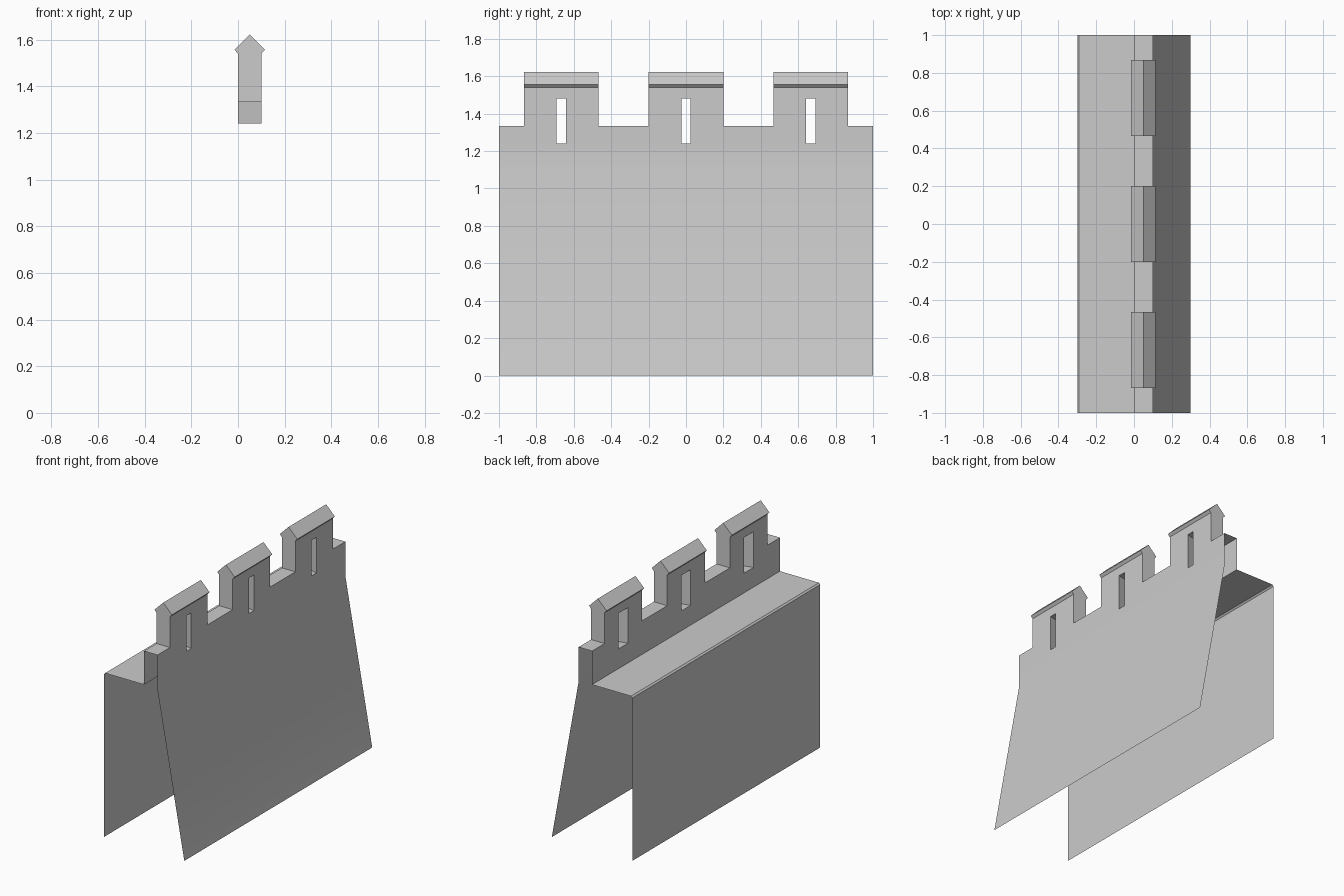
import bpy, bmesh, math

if "Cube" in bpy.data.objects:
    bpy.data.objects.remove(bpy.data.objects["Cube"])

bm = bmesh.new()


def face(pts):
    return bm.faces.new([bm.verts.new(p) for p in pts])


def strip(profile, y0, y1):
    """Sweep an open (x, z) profile along y."""
    for (xa, za), (xb, zb) in zip(profile, profile[1:]):
        face([(xa, y0, za), (xb, y0, zb), (xb, y1, zb), (xa, y1, za)])


CENTRES = (-0.667, 0.0, 0.667)
HALF = 0.2                       # merlon half width
SILL, CRENEL, HEAD, EAVES = 1.24, 1.333, 1.48, 1.54
IN_X, OUT_X = 0.0, 0.1
DECK, KINK = 1.107, 1.1
IN_W, OUT_W = 0.05, 0.025        # splayed slit half widths

# back wall, chamfered lip and walkway, then the battered outer wall
strip([(-0.3, 0), (-0.3, 1.097), (-0.29, DECK), (IN_X, DECK)], -1, 1)
strip([(OUT_X, KINK), (0.3, 0)], -1, 1)

# parapet panels on both sides, with slit openings left out
for x, w, base in ((IN_X, IN_W, DECK), (OUT_X, OUT_W, KINK)):
    ys = [-1]
    for c in CENTRES:
        ys += [c - HALF, c - w, c + w, c + HALF]
    ys.append(1)
    face([(x, -1, base)] + [(x, y, SILL) for y in ys] + [(x, 1, base)])
    for i, (a, b) in enumerate(zip(ys, ys[1:])):
        if i % 4 != 2:
            face([(x, a, SILL), (x, b, SILL), (x, b, CRENEL), (x, a, CRENEL)])
    for c in CENTRES:
        for s in (-1, 1):
            a, b = c + s * w, c + s * HALF
            face([(x, a, CRENEL), (x, b, CRENEL), (x, b, HEAD), (x, a, HEAD)])
        row = [c - HALF, c - w, c + w, c + HALF]
        face([(x, c - HALF, EAVES)] + [(x, y, HEAD) for y in row] + [(x, c + HALF, EAVES)])

# crenel tops between merlons
edges = [-1] + [c + s * HALF for c in CENTRES for s in (-1, 1)] + [1]
for a, b in zip(edges[::2], edges[1::2]):
    strip([(IN_X, CRENEL), (OUT_X, CRENEL)], a, b)

# merlon roofs, merlon ends and slit reveals
roof = [(IN_X, EAVES), (-0.015, 1.557), (0.05, 1.622), (0.115, 1.557), (OUT_X, EAVES)]
gable = [(IN_X, CRENEL), (IN_X, HEAD)] + roof + [(OUT_X, HEAD), (OUT_X, CRENEL)]
for c in CENTRES:
    strip(roof, c - HALF, c + HALF)
    for s in (-1, 1):
        face([(x, c + s * HALF, z) for x, z in gable])
        i, o = c + s * IN_W, c + s * OUT_W
        for z0, z1 in ((SILL, CRENEL), (CRENEL, HEAD)):
            face([(IN_X, i, z0), (OUT_X, o, z0), (OUT_X, o, z1), (IN_X, i, z1)])
    for z in (SILL, HEAD):
        face([(IN_X, c - IN_W, z), (OUT_X, c - OUT_W, z),
              (OUT_X, c + OUT_W, z), (IN_X, c + IN_W, z)])

# weld into one open-ended shell facing outwards
bmesh.ops.remove_doubles(bm, verts=bm.verts[:], dist=0.0005)
bmesh.ops.recalc_face_normals(bm, faces=bm.faces[:])
bm.normal_update()
back = min(bm.faces, key=lambda f: f.calc_center_median().x)
if back.normal.x > 0:
    bmesh.ops.reverse_faces(bm, faces=bm.faces[:])

mesh = bpy.data.meshes.new("battlement_wall")
bm.to_mesh(mesh)
bm.free()
wall = bpy.data.objects.new("battlement_wall", mesh)
bpy.context.collection.objects.link(wall)
bpy.context.view_layer.objects.active = wall
wall.select_set(True)
bpy.ops.object.shade_smooth_by_angle(angle=math.radians(30))
